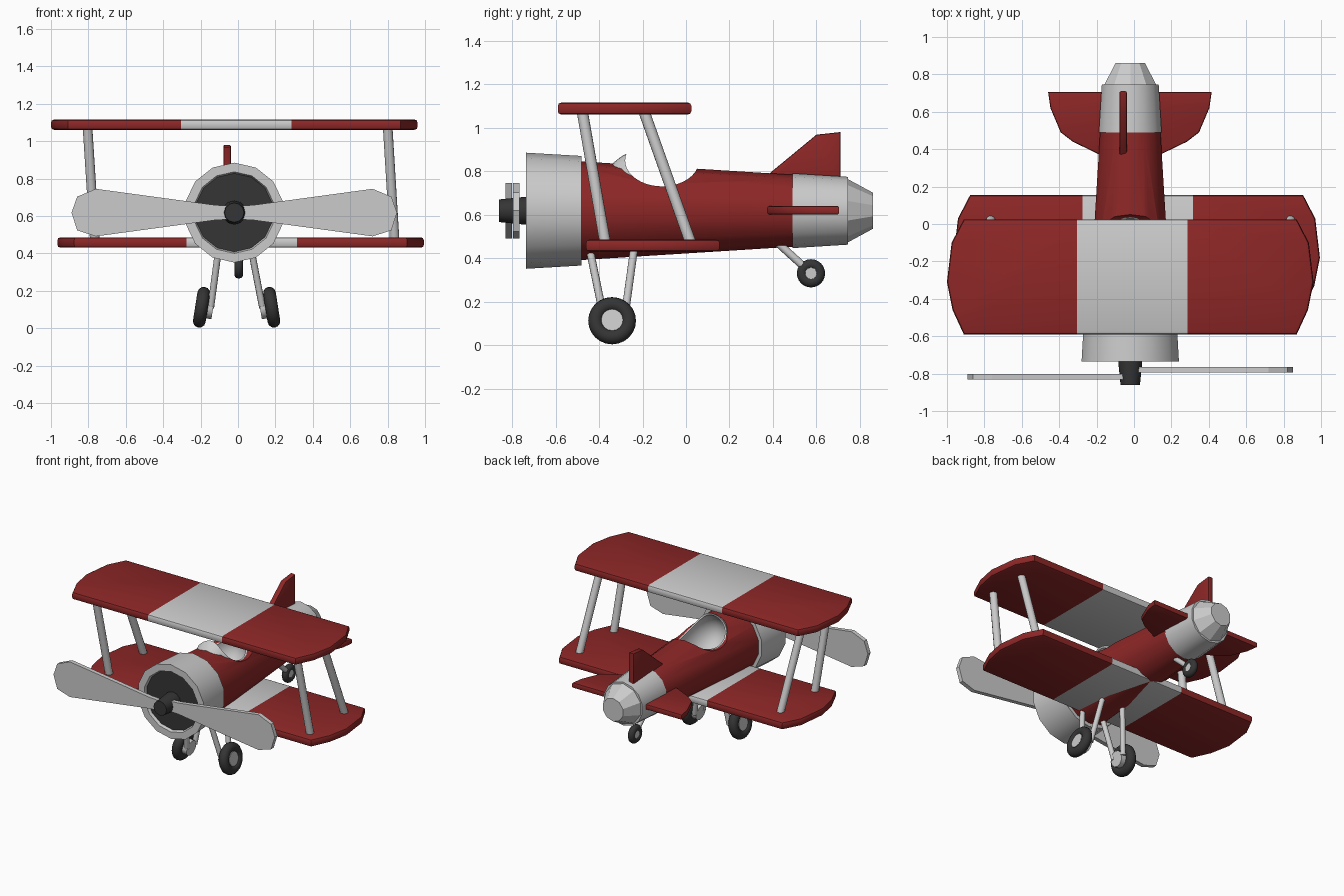
import bpy, bmesh, math
from mathutils import Vector, Matrix

if "Cube" in bpy.data.objects:
    bpy.data.objects.remove(bpy.data.objects["Cube"])

def mat(name, c):
    m = bpy.data.materials.new(name)
    m.diffuse_color = (*c, 1)
    m.use_nodes = True
    m.node_tree.nodes["Principled BSDF"].inputs["Base Color"].default_value = m.diffuse_color
    return m
RED = mat("red", (0.27, 0.02, 0.02))
DARK = mat("dark", (0.035, 0.035, 0.035))
CX, CZ = -0.02, 0.618          # fuselage axis

def finish(bm, name, m=None, smooth=None):
    bmesh.ops.recalc_face_normals(bm, faces=bm.faces)
    me = bpy.data.meshes.new(name)
    bm.to_mesh(me)
    bm.free()
    ob = bpy.data.objects.new(name, me)
    bpy.context.collection.objects.link(ob)
    if m:
        me.materials.append(m)
    if smooth:
        shade(ob, smooth)
    return ob

def shade(ob, angle):
    bpy.ops.object.select_all(action='DESELECT')
    bpy.context.view_layer.objects.active = ob
    ob.select_set(True)
    bpy.ops.object.shade_smooth_by_angle(angle=math.radians(angle))

def rod(name, a, b, r1, r2=None, n=12, m=None, smooth=35):
    a, b = Vector(a), Vector(b)
    d = b - a
    bm = bmesh.new()
    bmesh.ops.create_cone(bm, cap_ends=True, segments=n, radius1=r1,
                          radius2=r1 if r2 is None else r2, depth=d.length)
    bm.transform(Matrix.Translation((a + b) / 2) @ d.to_track_quat('Z', 'Y').to_matrix().to_4x4())
    return finish(bm, name, m, smooth)

def lathe(name, prof, n=14, m=None, smooth=35, closed=False, c=(CX, 0, CZ)):
    # revolve (y, radius) points about the y direction
    bm = bmesh.new()
    rings = [[bm.verts.new((c[0] + r * math.sin(2 * math.pi * i / n), c[1] + y,
                            c[2] + r * math.cos(2 * math.pi * i / n))) for i in range(n)] for y, r in prof]
    pairs = list(zip(rings, rings[1:])) + ([(rings[-1], rings[0])] if closed else [])
    for p, q in pairs:
        for i in range(n):
            bm.faces.new((p[i], p[(i + 1) % n], q[(i + 1) % n], q[i]))
    if not closed:
        bm.faces.new(rings[0])
        bm.faces.new(rings[-1])
    return finish(bm, name, m, smooth)

def plate(pts, thick, matrix, bevel=0.0):
    # extrude a flat outline along local z, centred
    bm = bmesh.new()
    f = bm.faces.new([bm.verts.new((x, y, -thick / 2)) for x, y in pts])
    ex = bmesh.ops.extrude_face_region(bm, geom=[f])
    bmesh.ops.translate(bm, verts=[v for v in ex['geom'] if isinstance(v, bmesh.types.BMVert)], vec=(0, 0, thick))
    bmesh.ops.recalc_face_normals(bm, faces=bm.faces)
    if bevel:
        es = [e for e in bm.edges if abs(e.verts[0].co.z - e.verts[1].co.z) < 1e-6]
        bmesh.ops.bevel(bm, geom=es, offset=bevel, segments=2, profile=0.5, affect='EDGES')
    bm.transform(matrix)
    return bm

def ellipsoid(name, c, s):
    bm = bmesh.new()
    bmesh.ops.create_uvsphere(bm, u_segments=28, v_segments=18, radius=1)
    bm.transform(Matrix.Translation(c) @ Matrix.Diagonal((*s, 1)))
    return finish(bm, name)

def apply_mod(ob, kind, **props):
    md = ob.modifiers.new("mod", kind)
    for k, v in props.items():
        setattr(md, k, v)
    bpy.context.view_layer.objects.active = ob
    bpy.ops.object.modifier_apply(modifier=md.name)

# Fuselage, cowling and tail
body = lathe("fuselage", [(-0.5, 0.228), (0.5, 0.165)], m=RED, smooth=None)
lathe("engine_cowling", [(-0.735, 0.267), (-0.48, 0.252), (-0.48, 0.2), (-0.69, 0.2), (-0.735, 0.218)], closed=True)
lathe("engine_face", [(-0.715, 0.214), (-0.6, 0.2)], m=DARK)
lathe("tail_band", [(0.49, 0.172), (0.745, 0.156)])
lathe("tail_cone", [(0.74, 0.148), (0.86, 0.083)], n=10, smooth=None)

# Open cockpit with bowl lining that rises into the windscreen
cc = Vector((CX, -0.165, 0.73))
saddle = lathe("saddle_cutter", [(-0.5, 1), (0.5, 1)], n=40, smooth=None, c=(0, 0, 0))
saddle.data.transform(Matrix.Translation((0, -0.11, 0.85)) @ Matrix.Diagonal((1, 0.17, 0.12, 1))
                      @ Matrix.Rotation(math.pi / 2, 4, 'Z'))
hollow = ellipsoid("hollow_cutter", cc, (0.148, 0.212, 0.172))
shell = ellipsoid("cockpit_shell", cc, (0.15, 0.215, 0.175))
apply_mod(shell, 'SOLIDIFY', thickness=0.012, offset=-1)
for ob, cut in ((shell, saddle), (body, saddle), (body, hollow)):
    apply_mod(ob, 'BOOLEAN', operation='DIFFERENCE', object=cut, solver='EXACT')
for cut in (saddle, hollow):
    bpy.data.objects.remove(cut)
shade(body, 35)
shade(shell, 35)

# Wings: beveled plank split into red tips and grey centre
half = [(0.89, -0.59), (0.95, -0.46), (0.98, -0.31), (0.955, -0.1), (0.89, 0.025)]
outline = half + [(-x, y) for x, y in reversed(half)]
for label, x0, y0, z0, sx in (("upper", -0.02, 0, 1.088, 0.01), ("lower", 0.014, 0.13, 0.458, 0.006)):
    lo, hi = sx - 0.295, sx + 0.295
    for part, planes, m in (("left", [(lo, 1)], RED), ("centre", [(lo, -1), (hi, 1)], None), ("right", [(hi, -1)], RED)):
        bm = plate(outline, 0.055, Matrix.Identity(4), 0.016)
        for px, side in planes:
            cut = bmesh.ops.bisect_plane(bm, geom=bm.verts[:] + bm.edges[:] + bm.faces[:],
                                         plane_co=(px, 0, 0), plane_no=(side, 0, 0), clear_outer=True)
            bmesh.ops.contextual_create(bm, geom=[e for e in cut['geom_cut'] if isinstance(e, bmesh.types.BMEdge)])
        bm.transform(Matrix.Translation((x0, y0, z0)))
        finish(bm, f"{label}_wing_{part}", m, 40)

# Wing struts
for side, xt, xb in (("left", -0.805, -0.765), ("right", 0.80, 0.838)):
    rod(f"front_strut_{side}", (xt, -0.478, 1.08), (xb, -0.37, 0.46), 0.026)
    rod(f"rear_strut_{side}", (xt, -0.195, 1.08), (xb, 0.025, 0.46), 0.026)

# Tailplane and fin
th = [(0.15, 0.365), (0.305, 0.44), (0.37, 0.49), (0.425, 0.62), (0.437, 0.705)]
finish(plate(th + [(-x, y) for x, y in reversed(th)], 0.04,
             Matrix.Translation((-0.022, 0, 0.62)), 0.01), "tailplane", RED, 40)
YZ = Matrix(((0, 0, 1, 0), (1, 0, 0, 0), (0, 1, 0, 0), (0, 0, 0, 1)))
finish(plate([(0.36, 0.77), (0.6, 0.968), (0.71, 0.98), (0.71, 0.72), (0.36, 0.72)], 0.04,
             Matrix.Translation((-0.058, 0, 0)) @ YZ, 0.008), "fin", RED, 40)

# Propeller
blade = [(0, -0.035), (0.1, -0.04), (0.74, -0.127), (0.84, -0.095), (0.87, 0),
         (0.84, 0.085), (0.74, 0.127), (0.1, 0.04), (0, 0.035)]
for side, s, y in (("left", -1, -0.816), ("right", 1, -0.78)):
    finish(plate([(s * x, z) for x, z in blade], 0.03,
                 Matrix.Translation((CX, y, CZ)) @ Matrix.Rotation(math.pi / 2, 4, 'X')), f"propeller_blade_{side}")
lathe("propeller_hub", [(-0.86, 0.052), (-0.74, 0.064), (-0.66, 0.064)], n=12, m=DARK)

# Wheels
def wheel(name, c, r, minor, tilt, hub, n=24):
    c = Vector(c)
    axis = Vector((math.cos(tilt), 0, math.sin(tilt)))
    bpy.ops.mesh.primitive_torus_add(major_segments=n, minor_segments=12, major_radius=r - minor, minor_radius=minor)
    t = bpy.context.object
    t.name = name + "_tyre"
    t.data.transform(Matrix.Translation(c) @ axis.to_track_quat('Z', 'Y').to_matrix().to_4x4())
    t.data.materials.append(DARK)
    shade(t, 60)
    rod(name + "_hub", c - axis * minor * 0.75, c + axis * minor * 0.75, hub, n=16)
    return axis

for side, s, x, tx in (("left", -1, -0.195, -0.10), ("right", 1, 0.18, 0.065)):
    c = Vector((x, -0.34, 0.112))
    ax = wheel(f"main_wheel_{side}", c, 0.11, 0.034, s * math.radians(9), 0.05)
    inner = c - ax * s * 0.05
    rod(f"axle_cap_{side}", inner + ax * s * 0.03, inner - ax * s * 0.012, 0.055, n=12)
    for end, yt, yb in (("front", -0.445, -0.375), ("rear", -0.238, -0.285)):
        rod(f"{end}_leg_{side}", (tx, yt, 0.45), (inner.x, yb, 0.11), 0.018)

wheel("tail_wheel", (0.004, 0.575, 0.33), 0.065, 0.024, 0, 0.027)
rod("tail_wheel_leg", (0.004, 0.40, 0.49), (0.004, 0.565, 0.34), 0.018)
